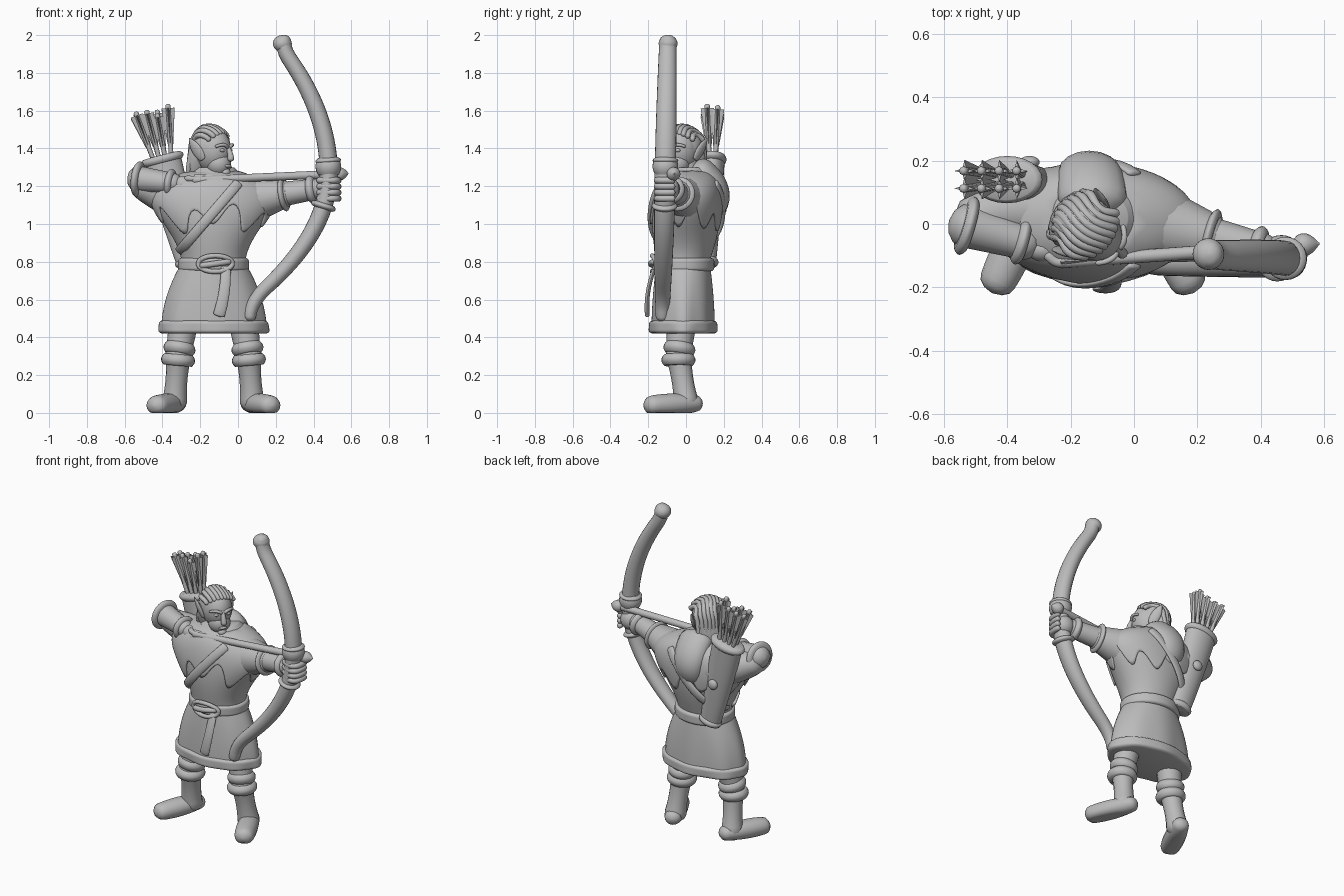
import bpy, bmesh, math, random
from mathutils import Vector, Matrix

random.seed(4)
if "Cube" in bpy.data.objects:
    bpy.data.objects.remove(bpy.data.objects["Cube"])

grey = bpy.data.materials.new("stone_grey")
grey.use_nodes = True
colour = (.5, .5, .5, 1)
grey.diffuse_color = colour
grey.node_tree.nodes["Principled BSDF"].inputs["Base Color"].default_value = colour

SIDE, UP, ACROSS = Vector((0, 1, 0)), Vector((0, 0, 1)), Vector((1, 0, 0))
STILL = Matrix()


def angles(count):
    return [math.tau * i / count for i in range(count)]


def steps(count):
    return [i / count for i in range(count + 1)]


def skin(name, rings, caps=True):
    """Join closed rings of points into a smooth surface resting above the ground."""
    bm = bmesh.new()
    loops = [[bm.verts.new((p[0], p[1], max(p[2], 0))) for p in ring] for ring in rings]
    for low, high in zip(loops, loops[1:]):
        for i in range(len(low)):
            bm.faces.new((low[i - 1], low[i], high[i], high[i - 1]))
    if caps:
        bm.faces.new(loops[0])
        bm.faces.new(loops[-1])
    bmesh.ops.recalc_face_normals(bm, faces=bm.faces)
    mesh = bpy.data.meshes.new(name)
    bm.to_mesh(mesh)
    bm.free()
    mesh.materials.append(grey)
    part = bpy.data.objects.new(name, mesh)
    bpy.context.collection.objects.link(part)
    bpy.ops.object.select_all(action='DESELECT')
    part.select_set(True)
    bpy.context.view_layer.objects.active = part
    bpy.ops.object.shade_smooth_by_angle(angle=math.radians(50))
    return part


def sweep(name, rows, seg=16, ref=SIDE, dome=True, place=STILL):
    """Sweep an ellipse; each row holds a point, the radius along ref and the radius across it."""
    rings, last = [], len(rows) - 1
    for i, (point, along, across) in enumerate(rows):
        tangent = (rows[min(i + 1, last)][0] - rows[max(i - 1, 0)][0]).normalized()
        u = (ref - tangent * ref.dot(tangent)).normalized()
        v = tangent.cross(u)
        tips = [0]
        if dome and i in (0, last):
            tips = [0, .5, 1, 1.5] if i else [-1.5, -1, -.5, 0]
        for tip in tips:
            centre = point + tangent * math.sin(tip) * min(along, across) * .8
            rings.append([place @ (centre + (u * along * math.cos(a) + v * across * math.sin(a)) * math.cos(tip))
                          for a in angles(seg)])
    return skin(name, rings)


def limb(name, start, end, r_start, r_end, bend=(0, 0, 0), belly=0, flat=1, **options):
    """Tapered, optionally bent and bulging tube between two points."""
    start, end, rows = Vector(start), Vector(end), []
    for t in steps(10):
        arch = 4 * t * (1 - t)
        r = r_start + (r_end - r_start) * t + belly * arch
        rows.append((start.lerp(end, t) + Vector(bend) * arch, r * flat, r))
    return sweep(name, rows, **options)


def cuff(name, start, end, radius, flat=1):
    return limb(name, start, end, radius, radius, belly=.015, flat=flat, dome=False, seg=24)


def ball(name, centre, size, place=STILL):
    def point(a, b):
        unit = (math.sin(a) * math.cos(b), math.sin(a) * math.sin(b), math.cos(a))
        return place @ Vector([c + s * d for c, s, d in zip(centre, size, unit)])
    return skin(name, [[point(.02 + 3.1 * t, b) for b in angles(24)] for t in steps(14)])


def stack(name, bottom, top, rule, pleat=0):
    """Upright loft; rule gives centre y, half width and half depth at a height."""
    rings = []
    for t in steps(20):
        z = bottom + (top - bottom) * t
        y, wide, deep = rule(z)
        ring = []
        for a in angles(64):
            k = 1 + pleat * (1 - t) * (math.cos(8 * a) + .6 * math.cos(5 * a))
            ring.append((MIDDLE + wide * k * math.cos(a), y + deep * k * math.sin(a), z))
        rings.append(ring)
    return skin(name, rings)


MIDDLE = -.13


def body(z):
    t = 2 * (z - .8)
    cap = math.sqrt(1 - t ** 12)
    return (.035 * t - .015, cap * (.17 + .15 * math.sin(math.pi * t ** 1.7)),
            cap * (.14 + .04 * math.sin(math.pi * t)))


def skirt(z):
    drop = 1 - ((z - .43) / .37) ** 2
    return -.015, .165 + .11 * drop, .14 + .025 * drop


def hem(z):
    y, wide, deep = skirt(z)
    edge = .015 - .02 * abs((z - .455) / .035) ** 6
    return y, wide + edge, deep + edge


def belt(z):
    edge = -.015 * abs((z - .785) / .035) ** 6
    return -.01, .188 + edge, .16 + edge


# Legs and boots, mirrored
for side, s in (("right", -1), ("left", 1)):
    ankle, shin, calf, knee, hip, heel, toe = [(MIDDLE + s * x, y, z) for x, y, z in (
        (.205, 0, .06), (.19, -.04, .25), (.185, -.04, .31), (.175, -.03, .37), (.155, -.02, .5),
        (.19, .05, .05), (.3, -.18, .04))]
    limb(side + "_foot", heel, toe, .05, .058, belly=.01, flat=.9, ref=UP)
    limb(side + "_boot_shaft", ankle, calf, .066, .07, belly=-.01)
    cuff(side + "_lower_cuff", shin, calf, .075)
    cuff(side + "_upper_cuff", calf, knee, .07)
    limb(side + "_knee", calf, hip, .066, .08)

# Tunic: skirt, hem, torso, belt
stack("skirt", .43, .8, skirt, pleat=.02)
stack("skirt_hem", .42, .49, hem, pleat=.02)
stack("torso", .8, 1.29, body)
stack("belt", .75, .82, belt)

# Cape with a scalloped lower edge, collar and hood
cape = []
for t in steps(14):
    ring = []
    for a in angles(96):
        low = 1.03 + .055 * math.sin(9 * a) + .03 * math.sin(4 * a + 1)
        z = low + (1.29 - low) * t
        y, wide, deep = body(z)
        ring.append((MIDDLE + (wide + .012) * math.cos(a), y + (deep + .012) * math.sin(a), z))
    cape.append(ring)
thickness = skin("cape", cape, caps=False).modifiers.new("thickness", 'SOLIDIFY')
thickness.thickness = .018
stack("collar", 1.24, 1.3, lambda z: (.02, 1.41 - z, 1.39 - z))
limb("hood", (-.13, .08, 1.28), (-.15, .15, 1.06), .11, .07, bend=(0, .05, 0), belly=.01, flat=.65)

# Diagonal strap, front and back
for name, s in (("strap_front", -1), ("strap_back", 1)):
    rows = []
    for t in steps(12):
        x, z = -.31 * t, 1.215 - .36 * t
        y, wide, deep = body(z)
        y += s * (.014 + deep * math.sqrt(1 - ((x - MIDDLE) / wide) ** 2))
        rows.append((Vector((x, y, z)), .012, .027))
    sweep(name, rows)

# Buckle and hanging belt tail
sweep("buckle", [(Vector((.09 * math.cos(a) - .12, .02 * math.cos(a) ** 2 - .178, .79 + .042 * math.sin(a))),
                  .013, .013) for a in angles(32) + [math.tau]])
limb("buckle_bar", (-.19, -.17, .78), (-.05, -.17, .8), .016, .016, bend=(0, -.015, 0))
limb("belt_tail", (-.065, -.165, .77), (-.1, -.205, .52), .026, .032, bend=(.01, -.015, 0), flat=.4)

# Drawing arm
elbow, wrist = Vector((-.53, -.005, 1.238)), Vector((-.34, -.06, 1.215))
limb("right_sleeve", (-.27, .05, 1.13), (-.5, .02, 1.2), .13, .075, bend=(0, .01, -.01))
limb("right_forearm", elbow, wrist, .07, .054)
cuff("right_sleeve_rim", elbow.lerp(wrist, -.08), elbow.lerp(wrist, .1), .08)
cuff("right_wrist_cuff", elbow.lerp(wrist, .82), wrist, .06)
ball("right_hand", (-.285, -.08, 1.21), (.055, .04, .045))
for i in range(3):
    z = 1.24 - .027 * i
    limb("right_finger", (-.27, -.1, z), (-.2, -.105, z), .016, .014, bend=(0, -.02, 0))

# Bow arm
elbow, wrist = Vector((.23, -.04, 1.157)), Vector((.41, -.085, 1.185))
limb("left_sleeve", (-.02, .02, 1.11), elbow, .15, .08)
limb("left_forearm", elbow, wrist, .066, .055)
cuff("left_sleeve_rim", elbow, elbow.lerp(wrist, .15), .078)
cuff("left_wrist_cuff", elbow.lerp(wrist, .78), wrist, .06)
ball("left_hand", (.465, -.085, 1.185), (.06, .05, .06))
for i in range(4):
    z = 1.135 + .032 * i
    limb("left_finger", (.43, -.13, z), (.53, -.07, z), .017, .017, bend=(.03, -.05, 0), ref=UP)


# Recurved bow with grip bands
def bow(z):
    d = z - 1.27
    curve = (.57 if d > 0 else .9) * d * d
    recurve = 4 * max(0, abs(d) - .6) ** 2
    return Vector((.48 - curve + recurve, .02 * d - .11, z)), .056 - .04 * curve, .048 - .03 * curve


sweep("bow", [bow(.51 + 1.46 * t) for t in steps(48)], seg=20)
ball("bow_tip", (.235, -.095, 1.955), (.05, .05, .045))
for name, low, high in (("upper_grip", 1.26, 1.35), ("upper_grip_rim", 1.32, 1.35), ("lower_grip_rim", 1.08, 1.11)):
    cuff(name, bow(low)[0], bow(high)[0], .053)

# Nocked arrow
nock, neck = Vector((-.23, -.12, 1.232)), Vector((.53, -.066, 1.265))
limb("arrow_shaft", nock, neck, .02, .022)
limb("arrow_head", neck, nock.lerp(neck, 1.07), .036, .004, belly=.01)
limb("arrow_vane", nock, nock.lerp(neck, .2), .032, .02, flat=.6, seg=4, dome=False)

# Quiver with rim, foot and boss
base, mouth = Vector((-.255, .115, .78)), Vector((-.4, .14, 1.34))
limb("quiver", base, mouth, .065, .1, belly=.005, flat=.65, dome=False, seg=28)
cuff("quiver_rim", base.lerp(mouth, .97), base.lerp(mouth, 1.04), .1, flat=.65)
cuff("quiver_foot", base, base.lerp(mouth, .07), .06, flat=.75)
ball("quiver_boss", (-.33, .195, 1.08), (.032, .02, .032))

# Stored arrows, fanning out of the quiver
for column in range(4):
    for row in range(2):
        spread = Vector((column - 1.5, row - .5, 0)) * .04
        foot = mouth + spread * .8
        top = mouth + spread * 1.4 + Vector((-.055, 0, .28 + random.uniform(-.05, .01)))
        limb("stored_arrow", foot, top, .012, .014, seg=8)
        for ref in (SIDE, ACROSS):
            limb("fletching", foot.lerp(top, .3), foot.lerp(top, .96), .015, .035,
                 flat=.25, seg=4, ref=ref, dome=False)

# Head, turned along the arrow
head = Matrix.Translation((-.14, -.02, 1.385)) @ Matrix.Rotation(math.radians(55), 4, 'Z')
limb("neck", (-.14, .01, 1.22), (-.14, 0, 1.34), .07, .06)
ball("skull", (0, 0, .01), (.09, .11, .12), head)
ball("jaw", (0, -.045, -.065), (.066, .068, .068), head)
limb("nose", (0, -.1, .03), (0, -.125, -.04), .01, .018, bend=(0, -.005, 0), place=head)
ball("lips", (0, -.106, -.078), (.026, .014, .01), head)
ball("chin", (0, -.094, -.112), (.027, .022, .022), head)
for s in (-1, 1):
    ball("eye", (s * .036, -.094, .005), (.016, .012, .01), head)
    limb("brow", (s * .012, -.11, .022), (s * .07, -.08, .026), .01, .008, bend=(0, -.01, .01), place=head)
    limb("ear", (s * .085, 0, -.04), (s * .12, .06, .07), .02, .003, belly=.018, flat=.4, ref=ACROSS, place=head)

# Swept-back hair
ball("hair_cap", (0, .022, .022), (.097, .1, .118), head)
limb("hair_back", (0, .04, .05), (0, .085, -.17), .09, .05, bend=(0, .01, 0), belly=.025, flat=.6, place=head)
for i in range(-4, 5):
    x = i * .021
    k = math.sqrt(1 - (i / 5) ** 2)
    lock = []
    for t in steps(12):
        a = .75 + 2.2 * t
        lock.append((Vector((x + .01 * math.sin(3 * a), .01 - .104 * k * math.cos(a), .015 + .118 * k * math.sin(a))),
                     .014, .015))
    lock.append((Vector((x, .06 + .05 * k, -.09)), .014, .015))
    lock.append((Vector((x * .8, .11, -.15 - .01 * (i % 2))), .008, .01))
    sweep("hair_strand", lock, seg=8, ref=ACROSS, place=head)
